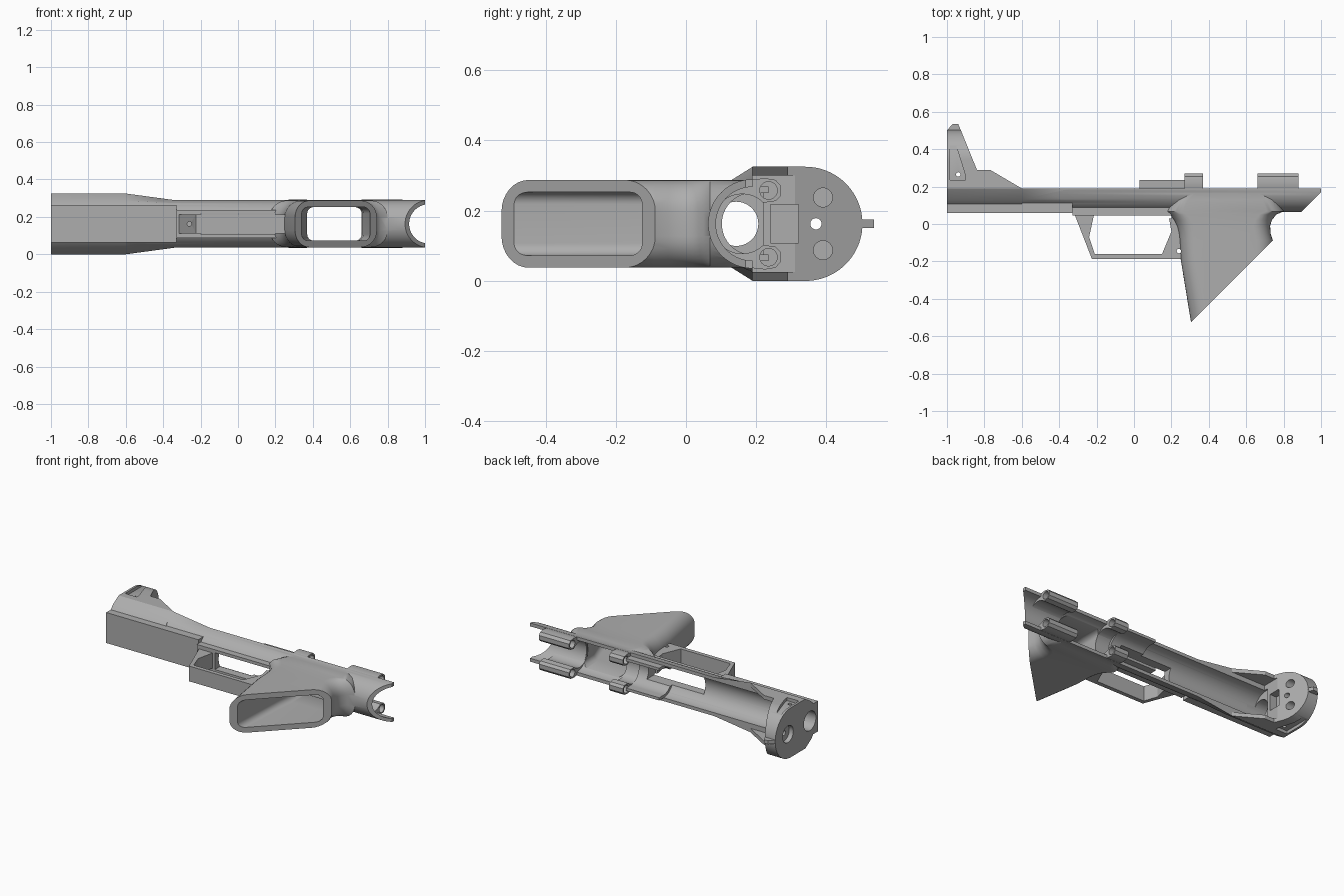
import bpy, bmesh, math
from mathutils import Vector

if "Cube" in bpy.data.objects:
    bpy.data.objects.remove(bpy.data.objects["Cube"], do_unlink=True)

MID = 0.1625      # height of the symmetry plane
AXIS = 0.19       # y of the tube axis

grey = bpy.data.materials.new("plain grey")
grey.use_nodes = True
grey.diffuse_color = (0.42, 0.42, 0.42, 1)
grey.node_tree.nodes["Principled BSDF"].inputs["Base Color"].default_value = grey.diffuse_color


def loft(name, rings):
    """Closed solid through rings of equal point count."""
    bm = bmesh.new()
    rows = [[bm.verts.new(Vector(p) + Vector((0, 0, MID))) for p in r] for r in rings]
    n = len(rows[0])
    for a, b in zip(rows, rows[1:]):
        for i in range(n):
            bm.faces.new((a[i], a[(i + 1) % n], b[(i + 1) % n], b[i]))
    bm.faces.new(rows[0])
    bm.faces.new(rows[-1])
    bmesh.ops.recalc_face_normals(bm, faces=bm.faces)
    me = bpy.data.meshes.new(name)
    bm.to_mesh(me)
    bm.free()
    me.materials.append(grey)
    ob = bpy.data.objects.new(name, me)
    bpy.context.collection.objects.link(ob)
    return ob


def prism_x(name, yz, x0, x1):
    return loft(name, [[(x, y, z) for y, z in yz] for x in (x0, x1)])


def prism_z(name, xy, z0, z1):
    return loft(name, [[(x, y, z) for x, y in xy] for z in (z0, z1)])


def box(name, x0, x1, y0, y1, z0, z1):
    return prism_z(name, [(x0, y0), (x1, y0), (x1, y1), (x0, y1)], z0, z1)


def arc(cx, cy, r, a0, a1, n):
    return [(cx + r * math.cos(math.radians(a0 + (a1 - a0) * i / n)),
             cy + r * math.sin(math.radians(a0 + (a1 - a0) * i / n))) for i in range(n + 1)]


def circle(cx, cy, r, n=32):
    return arc(cx, cy, r, 0, 360, n)[:-1]


def rounded(y, x0, x1, half, r):
    """Rounded rectangle in the xz plane at a given y."""
    pts = []
    for cx, cz, a in ((x1 - r, half - r, 0), (x0 + r, half - r, 90),
                      (x0 + r, r - half, 180), (x1 - r, r - half, 270)):
        pts += arc(cx, cz, r, a, a + 90, 8)
    return [(x, y, z) for x, z in pts]


def mirrored(half):
    """Complete a (y, z) outline given its positive z side."""
    return half + [(y, -z) for y, z in reversed(half)]


def combine(ob, others, op):
    for o in others:
        m = ob.modifiers.new("cut", "BOOLEAN")
        m.operation, m.solver, m.object = op, "EXACT", o
        bpy.context.view_layer.update()
        me = bpy.data.meshes.new_from_object(
            ob.evaluated_get(bpy.context.evaluated_depsgraph_get()))
        ob.modifiers.clear()
        ob.data = me
        bpy.data.objects.remove(o, do_unlink=True)


# Half-tube receiver with flat front slab
frame = prism_x("frame", arc(AXIS, 0, 0.127, 90, 270, 40), -1, 1)
slab = box("slab", -1, -0.33, 0.06, 0.12, -0.1, 0.1)
rails = box("rails", -0.33, 0.25, 0.045, 0.1, -0.075, 0.075)

# Flared front end: round-topped section trimmed to the side outline
section = mirrored([(0.09, 0.08), (0.13, 0.125), (AXIS, 0.1625)]
                   + [(y, z) for y, z in arc(0.34, 0, 0.1625, 90, 2, 20)])
flare = prism_x("flare", section, -1, -0.6)
outline = prism_z("outline", [(-1.01, 0), (-1.01, 0.505), (-0.927, 0.505), (-0.84, 0.29),
                              (-0.77, 0.29), (-0.6, AXIS), (-0.59, 0)], -0.3, 0.3)
combine(flare, [outline], "INTERSECT")
taper = loft("taper", [[(x, y, z) for y, z in mirrored([(0.1, 0.08), (0.13, a), (AXIS, b)])]
                       for x, a, b in ((-0.6, 0.125, 0.1625), (-0.33, 0.11, 0.126))])
sight = prism_z("sight", [(-1, 0.47), (-1, 0.5), (-0.97, 0.535), (-0.94, 0.535), (-0.913, 0.47)],
                -0.012, 0.012)

# Trigger guard loop
guard = prism_z("guard", [(-0.335, 0.1), (-0.325, 0.07), (-0.225, -0.187), (0.3, -0.187), (0.3, 0.1)],
                -0.05, 0.05)
combine(guard, [prism_z("guard_hole", [(-0.215, 0.045), (-0.24, -0.07), (-0.21, -0.16),
                                       (0.15, -0.16), (0.2, -0.04), (0.185, 0.045)], -0.2, 0.2)],
        "DIFFERENCE")

# Grip, swelling into the receiver
grip = loft("grip", [rounded(y, a, b, 0.125, 0.09) for y, a, b in (
    (-0.6, 0.317, 0.745), (-0.19, 0.25, 0.745), (-0.09, 0.245, 0.743), (-0.05, 0.24, 0.73),
    (-0.01, 0.23, 0.728), (0.02, 0.215, 0.737), (0.05, 0.19, 0.76), (0.068, 0.17, 0.8),
    (0.13, 0.2, 0.78), (0.185, 0.26, 0.72))])
combine(frame, [slab, rails, flare, taper, sight, guard, grip], "UNION")

# Hollow the channel, grip and openings, and trim the slanted rear
cuts = [
    prism_x("channel", [(0.22, -0.105), (0.22, 0.105)] + arc(AXIS, 0, 0.105, 90, 270, 40), -0.86, 1.1),
    box("wide_channel", -0.85, 1.1, AXIS, 0.29 + 0.02, -0.137, 0.137),
    box("floor_slot", -0.2, 0.2, 0.03, 0.15, -0.055, 0.055),
    loft("magazine_well", [rounded(y, a, b, 0.09, 0.035) for y, a, b in (
        (-0.7, 0.33, 0.71), (-0.1, 0.36, 0.705), (0, 0.37, 0.67), (0.25, 0.37, 0.65))]),
    prism_z("rear_trim", [(0.1, -0.73), (1.1, 0.27), (1.1, -0.73)], -0.3, 0.3),
    prism_x("bore", circle(0.143, 0, 0.063, 40), -1.1, -0.8),
    prism_x("front_recess", circle(0.37, 0, 0.055), -1.1, -0.97),
    prism_x("centre_hole", circle(0.37, 0, 0.016), -1.1, -0.7),
    box("catch_slot", -0.9, -0.8, 0.24, 0.32, -0.055, 0.055),
    prism_z("sight_pin", circle(-0.94, 0.265, 0.012, 16), -0.3, 0.3),
    prism_z("guard_pin", circle(0.24, -0.145, 0.012, 16), -0.3, 0.3),
    loft("guard_front_hole", [[(x, y, z) for x, z in circle(-0.26, 0, 0.012, 16)] for y in (-0.2, 0)]),
]
for s in (-1, 1):
    cuts.append(prism_x("blind_hole", circle(0.39, s * 0.075, 0.027), -0.96, -0.7))
    cuts.append(prism_z("side_pocket", [(-0.985, 0.48), (-0.985, 0.235), (-0.9, 0.235),
                                        (-0.9, 0.255), (-0.97, 0.48)], s * 0.142, s * 0.3))
combine(frame, cuts, "DIFFERENCE")
parts = [frame]

# Screw saddles across the channel
saddle = mirrored([(0.075, 0.045), (0.12, 0.1), (AXIS, 0.126), (0.225, 0.13), (0.255, 0.125),
                   (0.27, 0.108), (0.27, 0.08), (0.255, 0.065), (0.22, 0.06), (0.17, 0.06)])
for name, x0, x1 in (("front_saddle", 0.27, 0.37), ("rear_saddle", 0.66, 0.88)):
    ob = prism_x(name, saddle, x0, x1)
    holes = [prism_x("screw_hole", circle(0.235, s * 0.095, 0.025, 24), x0 - 0.1, x1 + 0.1)
             for s in (-1, 1)]
    combine(ob, holes + [prism_x("saddle_bore", circle(0.16, 0, 0.085), x0 - 0.1, x1 + 0.1)],
            "DIFFERENCE")
    parts.append(ob)

# Thin cradle in the channel
cradle = ([(0.235, 0.106)] + arc(AXIS, 0, 0.106, 90, 270, 32) + [(0.235, -0.106), (0.235, -0.088)]
          + arc(AXIS, 0, 0.088, 270, 90, 32) + [(0.235, 0.088)])
ob = prism_x("cradle", cradle, 0.03, 0.27)
combine(ob, [box("cradle_slot", 0, 0.2, 0, 0.15, -0.055, 0.055)], "DIFFERENCE")
parts.append(ob)

# Smooth curved faces, keep edges sharp
bpy.ops.object.select_all(action="DESELECT")
for ob in parts:
    ob.select_set(True)
bpy.context.view_layer.objects.active = frame
bpy.ops.object.shade_smooth_by_angle(angle=math.radians(30))
